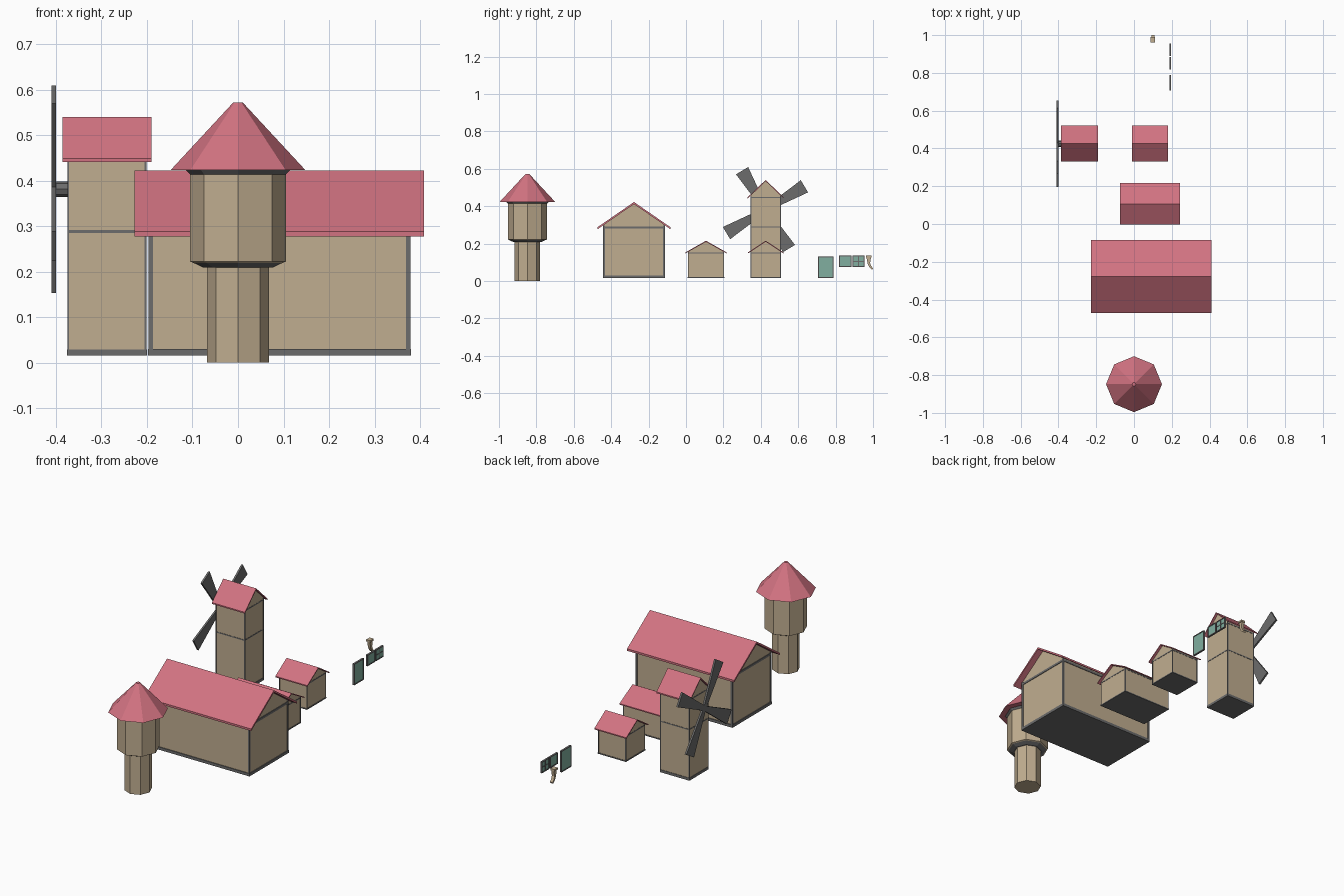
import bpy, bmesh, math
from mathutils import Matrix, Vector

if "Cube" in bpy.data.objects:
    bpy.data.objects.remove(bpy.data.objects["Cube"])


def material(name, rgb):
    m = bpy.data.materials.new(name)
    m.diffuse_color = (*rgb, 1)
    m.use_nodes = True
    m.node_tree.nodes["Principled BSDF"].inputs["Base Color"].default_value = m.diffuse_color
    return m


TAN = material("plaster", (0.53, 0.42, 0.28))
PINK = material("roof_pink", (0.64, 0.17, 0.22))
GREEN = material("shutter_green", (0.22, 0.43, 0.35))
GREY = material("dark_trim", (0.15, 0.15, 0.15))


def finish(name, bm, mat):
    bmesh.ops.recalc_face_normals(bm, faces=bm.faces[:])
    me = bpy.data.meshes.new(name)
    bm.to_mesh(me)
    bm.free()
    me.materials.append(mat)
    ob = bpy.data.objects.new(name, me)
    bpy.context.collection.objects.link(ob)
    return ob


def add_box(bm, x0, x1, y0, y1, z0, z1):
    mat = Matrix.Translation(((x0 + x1) / 2, (y0 + y1) / 2, (z0 + z1) / 2))
    mat = mat @ Matrix.Diagonal((x1 - x0, y1 - y0, z1 - z0, 1))
    bmesh.ops.create_cube(bm, size=1, matrix=mat)


def add_prism(bm, outline, x0, x1):
    """Extrude a (y, z) outline along x."""
    face = bm.faces.new([bm.verts.new((x0, y, z)) for y, z in outline])
    new = bmesh.ops.extrude_face_region(bm, geom=[face])["geom"]
    verts = [v for v in new if isinstance(v, bmesh.types.BMVert)]
    bmesh.ops.translate(bm, vec=(x1 - x0, 0, 0), verts=verts)


def lathe(name, profile, centre, mat, sides=8):
    """Stack of (radius, z) rings, capped at both ends."""
    bm = bmesh.new()
    rings = []
    for r, z in profile:
        rings.append([bm.verts.new((centre[0] + r * math.cos(a), centre[1] + r * math.sin(a), z))
                      for a in (2 * math.pi * i / sides for i in range(sides))])
    for lo, hi in zip(rings, rings[1:]):
        for i in range(sides):
            j = (i + 1) % sides
            bm.faces.new((lo[i], lo[j], hi[j], hi[i]))
    bm.faces.new(rings[0])
    bm.faces.new(rings[-1])
    return finish(name, bm, mat)


def house(name, x0, x1, yc, wall, eave, z_eave, z_ridge, over, thick, trim, base, bands):
    """Gabled house: pentagon walls, chevron roof, base slab, corner posts and bands."""
    z0 = 0.015
    slope = (z_ridge - thick - z_eave) / eave
    z_under = z_ridge - thick
    w = wall - trim * 0.3
    z_wall = z_under - w * slope
    bm = bmesh.new()
    add_prism(bm, [(yc - w, z0 + base / 2), (yc + w, z0 + base / 2), (yc + w, z_wall),
                   (yc, z_under), (yc - w, z_wall)], x0 + trim * 0.3, x1 - trim * 0.3)
    finish(name + "_walls", bm, TAN)

    bm = bmesh.new()
    add_prism(bm, [(yc - eave, z_eave), (yc, z_under), (yc + eave, z_eave),
                   (yc + eave, z_eave + thick), (yc, z_ridge), (yc - eave, z_eave + thick)],
              x0 - over, x1 + over)
    finish(name + "_roof", bm, PINK)

    bm = bmesh.new()
    add_box(bm, x0 - 0.001, x1 + 0.001, yc - wall - 0.001, yc + wall + 0.001, z0, z0 + base)
    for xa in (x0, x1 - trim):
        for ya in (yc - wall, yc + wall - trim):
            add_box(bm, xa, xa + trim, ya, ya + trim, z0, z_under - wall * slope)
    for z in bands:
        add_box(bm, x0, x1, yc - wall, yc + wall, z - trim / 2 - 0.001, z + trim / 2 + 0.001)
    finish(name + "_trim", bm, GREY)


# Round tower
C = (0, -0.848)
lathe("tower_shaft", [(0.068, 0), (0.068, 0.212)], C, TAN)
lathe("tower_upper", [(0.076, 0.21), (0.105, 0.222), (0.105, 0.414)], C, TAN)
lathe("tower_collar", [(0.077, 0.209), (0.105, 0.2225)], C, GREY)
lathe("tower_eave", [(0.105, 0.413), (0.116, 0.424)], C, GREY)
lathe("tower_roof", [(0.148, 0.423), (0.01, 0.572)], C, PINK)

# Barn, two sheds and mill body
house("barn", -0.197, 0.379, -0.278, 0.166, 0.194, 0.277, 0.422, 0.03, 0.011, 0.010, 0.015, [0.286])
house("long_shed", -0.06, 0.23, 0.107, 0.097, 0.11, 0.147, 0.215, 0.013, 0.006, 0.004, 0.006, [0.150])
house("small_shed", 0.002, 0.168, 0.426, 0.081, 0.095, 0.147, 0.215, 0.012, 0.006, 0.004, 0.006, [0.150])
house("mill", -0.375, -0.201, 0.426, 0.081, 0.096, 0.441, 0.540, 0.011, 0.007, 0.004, 0.014, [0.288, 0.446])

# Mill axle
HUB = Vector((-0.405, 0.425, 0.381))
bm = bmesh.new()
bmesh.ops.create_cone(bm, cap_ends=True, segments=8, radius1=0.017, radius2=0.017, depth=0.035,
                      matrix=Matrix.Translation(HUB + Vector((0.017, 0, 0))) @ Matrix.Rotation(math.pi / 2, 4, 'Y'))
finish("mill_axle", bm, GREY)

# Four tapered sails
for k in range(4):
    bm = bmesh.new()
    add_prism(bm, [(0, -0.012), (0.243, -0.038), (0.243, 0.038), (0, 0.012)], -0.005, 0.005)
    bmesh.ops.transform(bm, verts=bm.verts[:], matrix=Matrix.Translation(HUB)
                        @ Matrix.Rotation(math.radians(31 + 90 * k), 4, 'X'))
    finish("sail_%d" % (k + 1), bm, GREY)


# Loose door and windows: green panel in a dark frame
def panel(name, y0, y1, z0, z1, cross):
    t, xa, xb = 0.005, 0.187, 0.197
    bm = bmesh.new()
    add_box(bm, xa + 0.002, xb - 0.002, y0 + t / 2, y1 - t / 2, z0 + t / 2, z1 - t / 2)
    finish(name + "_panel", bm, GREEN)
    bm = bmesh.new()
    for y in (y0, y1 - t):
        add_box(bm, xa, xb, y, y + t, z0, z1)
    for z in (z0, z1 - t):
        add_box(bm, xa, xb, y0 + t, y1 - t, z, z + t)
    if cross:
        ym, zm = (y0 + y1) / 2, (z0 + z1) / 2
        add_box(bm, xa, xb, ym - t / 2, ym + t / 2, z0 + t, z1 - t)
        add_box(bm, xa + 0.0005, xb - 0.0005, y0 + t, y1 - t, zm - t / 2, zm + t / 2)
    finish(name + "_frame", bm, GREY)


panel("door", 0.706, 0.788, 0.016, 0.13, False)
panel("plain_window", 0.819, 0.884, 0.075, 0.135, False)
panel("cross_window", 0.89, 0.955, 0.075, 0.135, True)

# Loose curved bracket
bm = bmesh.new()
add_prism(bm, [(0.965, 0.126), (0.989, 0.126), (0.984, 0.095), (0.99, 0.08), (1.0, 0.068),
               (0.996, 0.06), (0.981, 0.073), (0.971, 0.093)], 0.092, 0.108)
finish("bracket", bm, TAN)
bm = bmesh.new()
add_box(bm, 0.088, 0.112, 0.962, 0.991, 0.125, 0.135)
finish("bracket_cap", bm, TAN)
